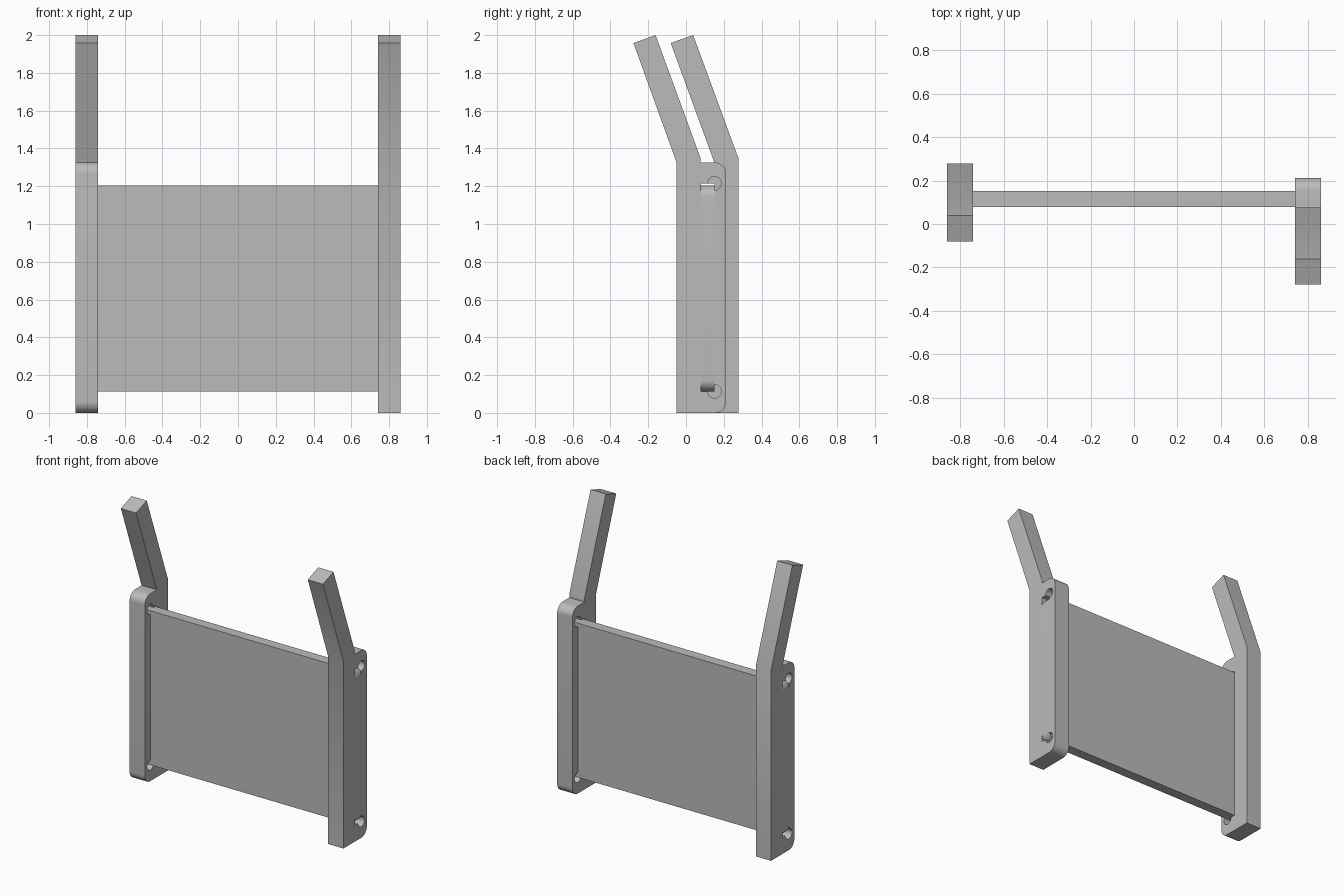
import bpy, bmesh, math
from mathutils import Vector

if "Cube" in bpy.data.objects:
    bpy.data.objects.remove(bpy.data.objects["Cube"], do_unlink=True)

grey = bpy.data.materials.new("plain grey")
grey.use_nodes = True
grey.diffuse_color = (0.5, 0.5, 0.5, 1)
grey.node_tree.nodes["Principled BSDF"].inputs["Base Color"].default_value = (0.5, 0.5, 0.5, 1)

MID_Y = 0.115             # centre plane of the panel
HALF = 0.036              # half the panel thickness
INNER, OUTER = 0.741, 0.86
SLOT_LOW, SLOT_HIGH, PANEL_TOP = 0.114, 1.215, 1.205


def arc(cx, cy, r, start, end, steps=10):
    """Points along a circular arc, angles in degrees."""
    return [(cx + r * math.cos(math.radians(start + (end - start) * i / steps)),
             cy + r * math.sin(math.radians(start + (end - start) * i / steps)))
            for i in range(steps + 1)]


def prism(name, outline, axis, low, high):
    """Extrude an outline along x (outline in y, z) or along y (outline in x, z)."""
    bm = bmesh.new()
    verts = [bm.verts.new((low, u, v) if axis == "x" else (u, low, v)) for u, v in outline]
    face = bm.faces.new(verts)
    moved = bmesh.ops.extrude_face_region(bm, geom=[face])["geom"]
    shift = Vector((high - low, 0, 0) if axis == "x" else (0, high - low, 0))
    bmesh.ops.translate(bm, vec=shift, verts=[g for g in moved if isinstance(g, bmesh.types.BMVert)])
    bmesh.ops.recalc_face_normals(bm, faces=bm.faces)
    mesh = bpy.data.meshes.new(name)
    bm.to_mesh(mesh)
    bm.free()
    mesh.materials.append(grey)
    obj = bpy.data.objects.new(name, mesh)
    bpy.context.collection.objects.link(obj)
    return obj


def activate(obj):
    bpy.ops.object.select_all(action="DESELECT")
    obj.select_set(True)
    bpy.context.view_layer.objects.active = obj


def cut(target, cutter):
    mod = target.modifiers.new("cut", "BOOLEAN")
    mod.operation, mod.solver, mod.object = "DIFFERENCE", "EXACT", cutter
    activate(target)
    bpy.ops.object.modifier_apply(modifier=mod.name)
    bpy.data.objects.remove(cutter, do_unlink=True)


def side_plate(name, outline, low, high, relief_y):
    """Upright with a leaning arm, a slot for the panel and round corner reliefs."""
    plate = prism(name, outline, "x", low, high)
    a, b = low - 0.05, high + 0.05
    y0, y1 = MID_Y - HALF, MID_Y + HALF
    slot = [(y0, SLOT_LOW), (y1, SLOT_LOW), (y1, SLOT_HIGH), (y0, SLOT_HIGH)]
    cut(plate, prism("slot_cutter", slot, "x", a, b))
    for z in (SLOT_LOW, SLOT_HIGH):
        circle = arc(relief_y, z, 0.036, 4, 364, 32)[:-1]
        cut(plate, prism("relief_cutter", circle, "x", a, b))
    return plate


# Left upright: arm continues the front edge, rounded corners at the back
R, TOP = 0.06, 1.326
left_outline = [(-0.05, 0), (-0.05, TOP), (-0.278, 1.958), (-0.161, 2.0),
                (0.076, 1.352), (0.076, TOP)]
left_outline += arc(0.212 - R, TOP - R, R, 90, 0) + arc(0.212 - R, R, R, 0, -90)
left_plate = side_plate("left_upright", left_outline, INNER, OUTER, MID_Y + HALF)

# Right upright: arm continues the back edge, rounded corners at the front
right_outline = [(0.278, 0), (0.278, 1.347), (0.038, 2.0), (-0.081, 1.958), (0.15, TOP)]
right_outline += arc(0.016 + R, TOP - R, R, 90, 180) + arc(0.016 + R, R, R, 180, 270)
right_plate = side_plate("right_upright", right_outline, -OUTER, -INNER, MID_Y - HALF)

# Panel with rounded corners, its ends flush with the outer faces
x, low, high = OUTER - R, SLOT_LOW + R, PANEL_TOP - R
panel_outline = (arc(x, high, R, 0, 90) + arc(-x, high, R, 90, 180)
                 + arc(-x, low, R, 180, 270) + arc(x, low, R, 270, 360))
panel = prism("panel", panel_outline, "y", MID_Y - HALF, MID_Y + HALF)

for obj in (left_plate, right_plate, panel):
    activate(obj)
    bpy.ops.object.shade_smooth_by_angle(angle=math.radians(30))
